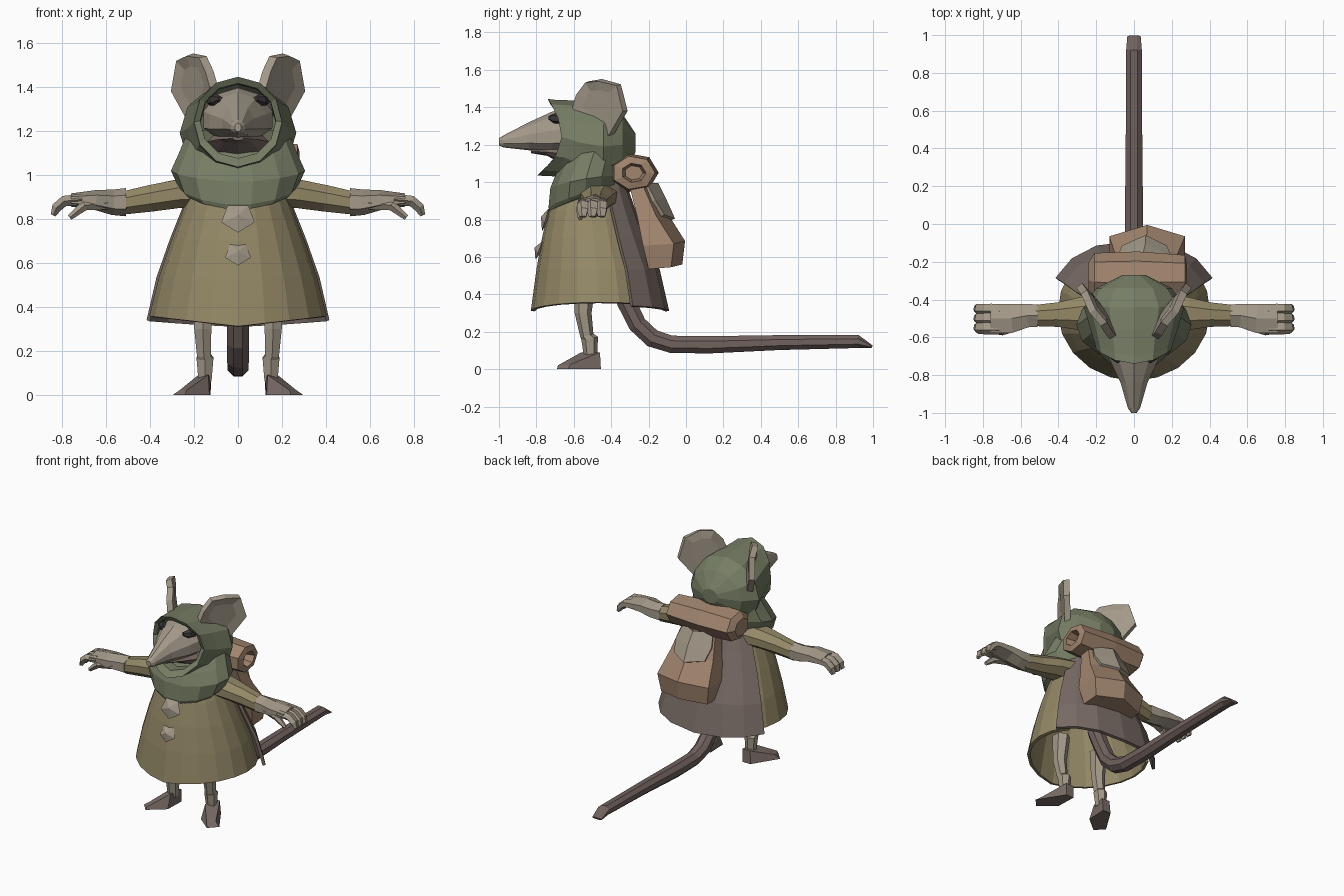
import bpy, bmesh
from math import sin, cos, pi, radians
from mathutils import Vector

if "Cube" in bpy.data.objects:
    bpy.data.objects.remove(bpy.data.objects["Cube"])


def paint(name, rgb):
    m = bpy.data.materials.new(name)
    m.diffuse_color = [(c / 255) ** 2.2 for c in rgb] + [1]
    m.use_nodes = True
    m.node_tree.nodes["Principled BSDF"].inputs["Base Color"].default_value = m.diffuse_color
    return m


OLIVE = paint("olive cloth", (146, 135, 102))
GREEN = paint("green cloth", (117, 124, 100))
FUR = paint("fur", (162, 152, 136))
BROWN = paint("brown cloth", (121, 108, 102))
TAN = paint("tan leather", (160, 132, 110))
PINK = paint("bare skin", (112, 98, 94))
DARK = paint("dark", (62, 58, 60))


def make(name, verts, faces, mat, mirror=False, solid=0):
    me = bpy.data.meshes.new(name)
    me.from_pydata([tuple(v) for v in verts], [], faces)
    bm = bmesh.new()
    bm.from_mesh(me)
    bmesh.ops.recalc_face_normals(bm, faces=bm.faces)
    bm.to_mesh(me)
    bm.free()
    ob = bpy.data.objects.new(name, me)
    bpy.context.collection.objects.link(ob)
    me.materials.append(mat)
    if solid:
        mod = ob.modifiers.new("thickness", "SOLIDIFY")
        mod.thickness, mod.offset = solid, 0
    if mirror:
        ob.modifiers.new("mirror", "MIRROR")
    return ob


def loft(name, rings, mat, closed=True, caps=(True, True), **kw):
    """Skin a list of equally long point rings."""
    n = len(rings[0])
    verts = [p for r in rings for p in r]
    faces = []
    for i in range(len(rings) - 1):
        for j in range(n if closed else n - 1):
            k = (j + 1) % n
            faces.append((i * n + j, i * n + k, i * n + n + k, i * n + n + j))
    if closed and caps[0]:
        faces.append(tuple(range(n)))
    if closed and caps[1]:
        faces.append(tuple(range(len(verts) - n, len(verts))))
    return make(name, verts, faces, mat, **kw)


def tube(name, path, mat, ref, n=6, **kw):
    """Tube through (x, y, z, radius along ref, other radius)."""
    pts = [Vector(p[:3]) for p in path]
    rings = []
    for i, p in enumerate(pts):
        t = (pts[min(i + 1, len(pts) - 1)] - pts[max(i - 1, 0)]).normalized()
        u = (Vector(ref) - t * t.dot(Vector(ref))).normalized()
        v = t.cross(u)
        rings.append([p + u * path[i][3] * cos(a) + v * path[i][4] * sin(a)
                      for a in [2 * pi * (k + .5) / n for k in range(n)]])
    return loft(name, rings, mat, **kw)


X, Y = (1, 0, 0), (0, 1, 0)


def spow(c, e):
    return abs(c) ** e * (1 if c > 0 else -1)


# Coat front and brown coat back: arcs of the same bell profile (z, front y, back y, half width)
bell = [(1.02, -.66, -.34, .17), (.85, -.725, -.28, .245), (.7, -.76, -.22, .305),
        (.53, -.79, -.15, .365), (.33, -.82, -.10, .41)]


def arc(a0, a1, n, grow, power, lift):
    rings = []
    for i, (z, f, b, w) in enumerate(bell):
        ring = []
        for k in range(n + 1):
            a = radians(a0 + (a1 - a0) * k / n)
            dz = (lift * abs(cos(a)) - .02) * (i == len(bell) - 1)
            ring.append((w * grow * spow(cos(a), power), (f + b) / 2 + (b - f) / 2 * sin(a), z + dz))
        rings.append(ring)
    return rings


loft("coat_front", arc(-214, 34, 14, .96, 1, .045), OLIVE, closed=False, solid=.02)
loft("coat_back", arc(28, 152, 6, 1.1, .8, .03), BROWN, closed=False, solid=.02)

# Buttons: faceted gems on the coat front
for i, (y, z, r) in enumerate([(-.75, .805, .08), (-.785, .64, .062)]):
    rim = [(r * cos(a), y + .02 * sin(a), z + r * .85 * sin(a))
           for a in [-pi / 2 + 2 * pi * k / 5 for k in range(5)]]
    make("button_%d" % i, rim + [(.0, y - .025, z + .01), (0, y + .025, z)],
         [(k, (k + 1) % 5, t) for k in range(5) for t in (5, 6)], FUR)

# Collar of the hood: tilted rings (front z, back z, front y, back y, half width)
collar = [(.84, .97, -.735, -.34, .25), (.86, .99, -.74, -.34, .27), (.965, 1.03, -.73, -.34, .305),
          (1.05, 1.1, -.695, -.33, .27), (1.12, 1.2, -.65, -.32, .235)]
loft("collar", [[(w * cos(a), (f + b) / 2 + (b - f) / 2 * sin(a),
                  (zf + zb) / 2 + (zb - zf) / 2 * sin(a) + .02 * abs(cos(a)))
                 for a in [2 * pi * k / 14 for k in range(14)]]
                for zf, zb, f, b, w in collar], GREEN)

# Hood: rings going backward (y, centre z, half width, half height, top jut, chin jut)
hood = [(-.57, 1.24, .17, .17, 0, 0), (-.655, 1.245, .172, .17, .07, .10),
        (-.665, 1.24, .2, .205, .075, .13), (-.64, 1.235, .205, .205, .06, .05),
        (-.56, 1.21, .23, .225, 0, .03), (-.44, 1.19, .265, .235, 0, 0),
        (-.34, 1.20, .2, .165, 0, 0), (-.27, 1.21, .06, .05, 0, 0)]
loft("hood", [[(w * cos(a), y - (top if sin(a) > 0 else chin) * sin(a) ** 2, z + h * sin(a))
               for a in [pi / 2 + 2 * pi * k / 12 for k in range(12)]]
              for y, z, w, h, top, chin in hood], GREEN, caps=(False, True))


# Head with long snout, lower jaw and eyes
def yring(y, z, w, up, down, n=10):
    return [(w * cos(a), y, z + (up if sin(a) > 0 else down) * sin(a))
            for a in [pi / 2 + 2 * pi * k / n for k in range(n)]]


loft("head", [yring(*r) for r in [
    (-1.0, 1.215, .015, .02, .02), (-.975, 1.215, .034, .035, .03), (-.84, 1.225, .075, .095, .055),
    (-.72, 1.23, .135, .145, .075), (-.64, 1.24, .165, .155, .09), (-.45, 1.24, .15, .15, .1)]], FUR)
loft("jaw", [yring(*r, 8) for r in [
    (-.83, 1.165, .025, .02, .01), (-.74, 1.16, .09, .04, .02), (-.64, 1.15, .14, .06, .07),
    (-.5, 1.15, .14, .06, .06)]], BROWN)
tube("eye", [(.08, -.73, 1.345, .012, .012), (.1, -.70, 1.34, .03, .03),
             (.12, -.66, 1.335, .025, .025)], DARK, X, mirror=True)

# Ears: shallow dished plates, outline going round from the front base
ear = [(.11, -.6, 1.40), (.13, -.58, 1.47), (.16, -.53, 1.535), (.22, -.46, 1.545), (.265, -.36, 1.52),
       (.29, -.325, 1.38), (.21, -.41, 1.235), (.14, -.5, 1.3)]
mid = sum((Vector(p) for p in ear), Vector()) / 8
inner = [mid + (Vector(p) - mid) * .6 + Vector((-.006, .005, 0)) for p in ear]
make("ear", ear + inner, [(k, (k + 1) % 8, (k + 1) % 8 + 8, k + 8) for k in range(8)]
     + [tuple(range(8, 16))], FUR, mirror=True, solid=.04)

# Sleeves, hands and fingers
tube("sleeve", [(.17, -.47, .92, .11, .075), (.28, -.475, .912, .095, .07), (.4, -.48, .892, .07, .065),
                (.53, -.485, .87, .06, .056)], OLIVE, Y, n=8, mirror=True)
tube("hand", [(.51, -.485, .875, .068, .064), (.57, -.485, .875, .072, .058), (.65, -.5, .885, .088, .045),
              (.76, -.5, .885, .09, .03)], FUR, Y, mirror=True)
for i, y in enumerate((-.55, -.5, -.45)):
    tube("finger_%d" % i, [(.71, y, .888, .034, .026), (.79, y, .88, .034, .026),
                           (.825, y, .85, .032, .024), (.84, y, .815, .02, .012)], FUR, Y, n=5, mirror=True)
tube("thumb", [(.6, -.53, .87, .03, .03), (.7, -.565, .86, .025, .025), (.765, -.565, .805, .013, .013)],
     FUR, Y, n=5, mirror=True)

# Legs and splayed pointed feet
tube("leg", [(.155, -.54, .48, .055, .06), (.16, -.55, .3, .045, .045), (.155, -.53, .18, .036, .036),
             (.15, -.515, .165, .044, .045), (.15, -.51, .06, .034, .035)], FUR, X, mirror=True)
foot = [(.125, -.455, 0), (.185, -.455, 0), (.295, -.63, 0), (.24, -.69, 0), (.13, -.6, 0),
        (.12, -.46, .09), (.18, -.46, .09), (.26, -.62, .025), (.235, -.685, .02), (.135, -.56, .09)]
make("foot", foot, [(0, 1, 2, 3, 4), (5, 6, 9), (6, 7, 9), (7, 8, 9)]
     + [(k, (k + 1) % 5, (k + 1) % 5 + 5, k + 5) for k in range(5)], BROWN, mirror=True)

# Tail
tube("tail", [(0, -.38, .5, .058, .054), (0, -.32, .36, .055, .054), (0, -.26, .24, .053, .053),
              (0, -.18, .165, .053, .053), (0, -.08, .133, .052, .05), (0, .12, .13, .051, .05),
              (0, .5, .142, .047, .043), (0, .92, .148, .045, .038), (0, .995, .12, .038, .008)], PINK, X, n=8)

# Bedroll across the shoulders
roll = [(.22, .045), (.28, .06), (.27, .105), (.02, .122), (-.21, .115), (-.24, .07)]
loft("bedroll", [[(x, -.28 + r * 1.1 * cos(a), 1.05 + r * .87 * sin(a))
                  for a in [2 * pi * k / 7 for k in range(7)]] for x, r in roll], TAN)

# Bag: five-sided sack widening downward (z, x range, y range)
bag = [(.98, -.07, .19, -.3, -.17), (.82, -.1, .23, -.26, -.1), (.67, -.13, .27, -.23, -.005),
       (.545, -.11, .25, -.2, -.02)]
loft("bag", [[(a, f, z), (a, b - .06, z), ((a + c) / 2, b, z + .015), (c, b - .06, z), (c, f, z - .01)]
             for z, a, c, f, b in bag], TAN)

# Bag flap
loft("bag_flap", [[(-.06, -.22, .99), (-.08, -.175, .9), (-.06, -.125, .82)],
                  [(.05, -.16, .99), (.06, -.115, .9), (.06, -.07, .8)],
                  [(.16, -.22, .99), (.19, -.175, .9), (.17, -.125, .82)]], FUR, closed=False, solid=.025)
